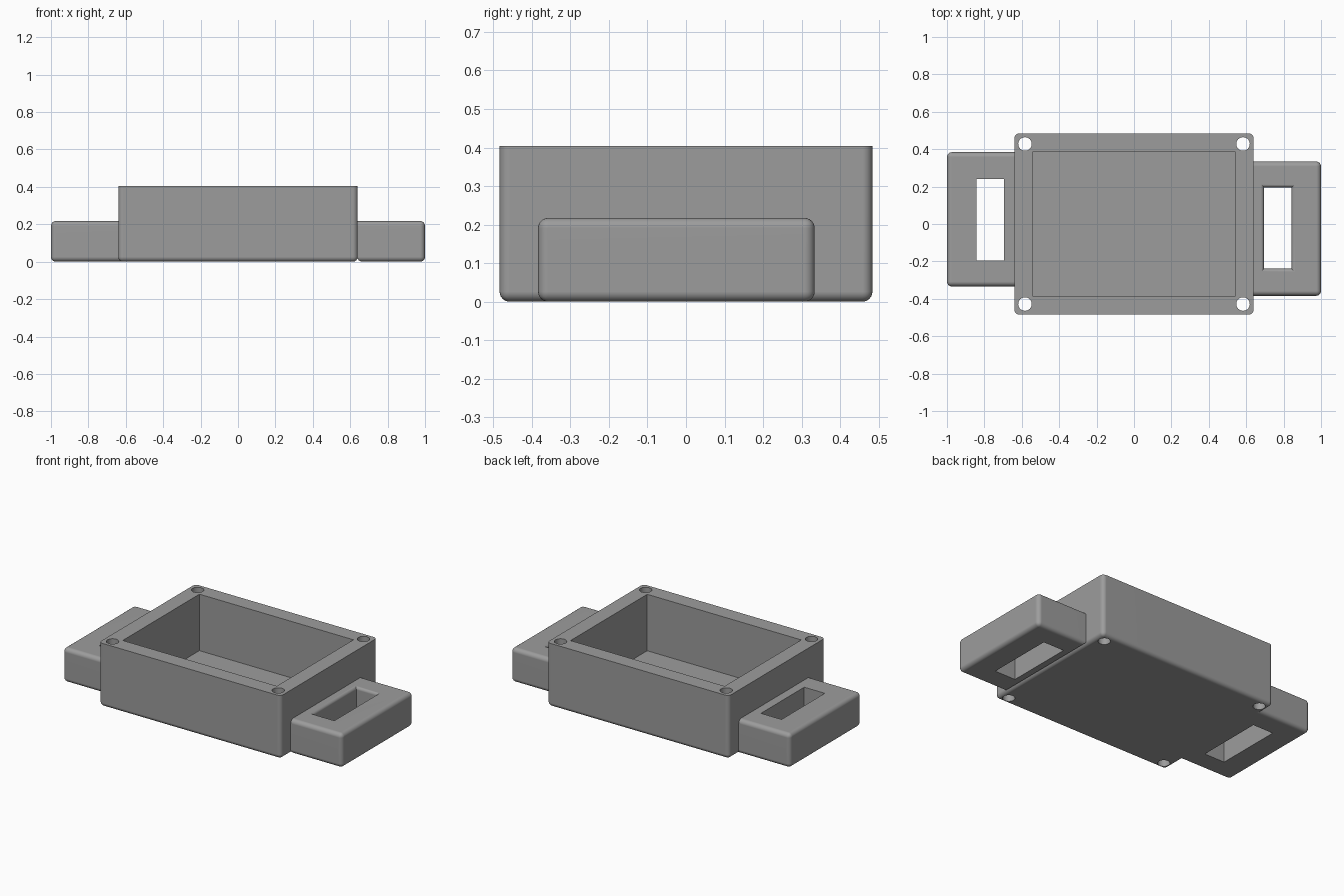
import bpy, bmesh, math

if "Cube" in bpy.data.objects:
    bpy.data.objects.remove(bpy.data.objects["Cube"])

grey = bpy.data.materials.new("mid grey")
grey.diffuse_color = (0.335, 0.335, 0.335, 1)
grey.use_nodes = True
grey.node_tree.nodes["Principled BSDF"].inputs["Base Color"].default_value = grey.diffuse_color

R = 0.026        # edge rounding
BOX_H = 0.404
TAB_H = 0.217


def finish(name, bm):
    bmesh.ops.recalc_face_normals(bm, faces=bm.faces)
    me = bpy.data.meshes.new(name)
    bm.to_mesh(me)
    bm.free()
    ob = bpy.data.objects.new(name, me)
    bpy.context.collection.objects.link(ob)
    me.materials.append(grey)
    return ob


def block(name, x, y, z, keep_sharp=None):
    """Box between limits; edges are rounded unless keep_sharp(edge)."""
    bm = bmesh.new()
    bmesh.ops.create_cube(bm, size=1)
    for v in bm.verts:
        v.co = [lim[0] if c < 0 else lim[1] for c, lim in zip(v.co, (x, y, z))]
    if keep_sharp:
        edges = [e for e in bm.edges if not keep_sharp(e)]
        bmesh.ops.bevel(bm, geom=edges, offset=R, segments=6, profile=0.5,
                        affect='EDGES')
    return finish(name, bm)


def flared_slot(name, x, y, top, r):
    """Rectangular cutter that widens in a quarter round at the top."""
    bm = bmesh.new()
    levels = [(-0.1, 0)]
    for i in range(6):
        a = math.pi / 2 * i / 5
        levels.append((top - r + r * math.sin(a), r * (1 - math.cos(a))))
    levels.append((top + 0.1, r))
    rings = [[bm.verts.new(p) for p in ((x[0] - o, y[0] - o, z), (x[1] + o, y[0] - o, z),
                                        (x[1] + o, y[1] + o, z), (x[0] - o, y[1] + o, z))]
             for z, o in levels]
    for a, b in zip(rings, rings[1:]):
        for i in range(4):
            j = (i + 1) % 4
            bm.faces.new((a[i], a[j], b[j], b[i]))
    bm.faces.new(rings[0])
    bm.faces.new(rings[-1])
    return finish(name, bm)


def cut(ob, cutter):
    bpy.context.view_layer.objects.active = ob
    mod = ob.modifiers.new("cut", 'BOOLEAN')
    mod.operation = 'DIFFERENCE'
    mod.solver = 'EXACT'
    mod.object = cutter
    bpy.ops.object.modifier_apply(modifier=mod.name)
    bpy.data.objects.remove(cutter)


def smooth(ob):
    bpy.ops.object.select_all(action='DESELECT')
    ob.select_set(True)
    bpy.context.view_layer.objects.active = ob
    bpy.ops.object.shade_smooth_by_angle(angle=math.radians(30))
    mod = ob.modifiers.new("flat_sides", 'WEIGHTED_NORMAL')
    mod.keep_sharp = True


# open box: rounded below and at the corners, sharp at the rim
box = block("open_box", (-0.64, 0.64), (-0.484, 0.484), (0, BOX_H),
            lambda e: all(v.co.z > 0.1 for v in e.verts))
cut(box, block("cavity_cutter", (-0.542, 0.542), (-0.384, 0.386), (0.045, 0.6)))

# screw holes through the corners
for sx in (-1, 1):
    for sy in (-1, 1):
        bm = bmesh.new()
        bmesh.ops.create_cone(bm, cap_ends=True, segments=32, radius1=0.036,
                              radius2=0.036, depth=1)
        bmesh.ops.translate(bm, verts=bm.verts, vec=(sx * 0.583, sy * 0.428, 0.2))
        cut(box, finish("hole_cutter", bm))
smooth(box)

# left tab with strap slot, its open inner end buried in the box wall
left = block("left_strap_tab", (-1, -0.615), (-0.334, 0.384), (0, TAB_H),
             lambda e: all(v.co.x > -0.7 for v in e.verts))
cut(left, block("slot_cutter", (-0.841, -0.696), (-0.194, 0.241), (-0.1, 0.5)))
bm = bmesh.new()
bm.from_mesh(left.data)
ends = [f for f in bm.faces if all(v.co.x > -0.616 for v in f.verts)]
bmesh.ops.delete(bm, geom=ends, context='FACES')
bm.to_mesh(left.data)
bm.free()
smooth(left)

# right tab butts against the box, with a rounded lower edge along the joint
right = block("right_strap_tab", (0.638, 1), (-0.384, 0.334), (0, TAB_H),
              lambda e: all(v.co.x < 0.7 for v in e.verts)
              and not all(v.co.z < 0.1 for v in e.verts))
cut(right, flared_slot("slot_cutter", (0.695, 0.843), (-0.239, 0.196), TAB_H, 0.018))
smooth(right)
